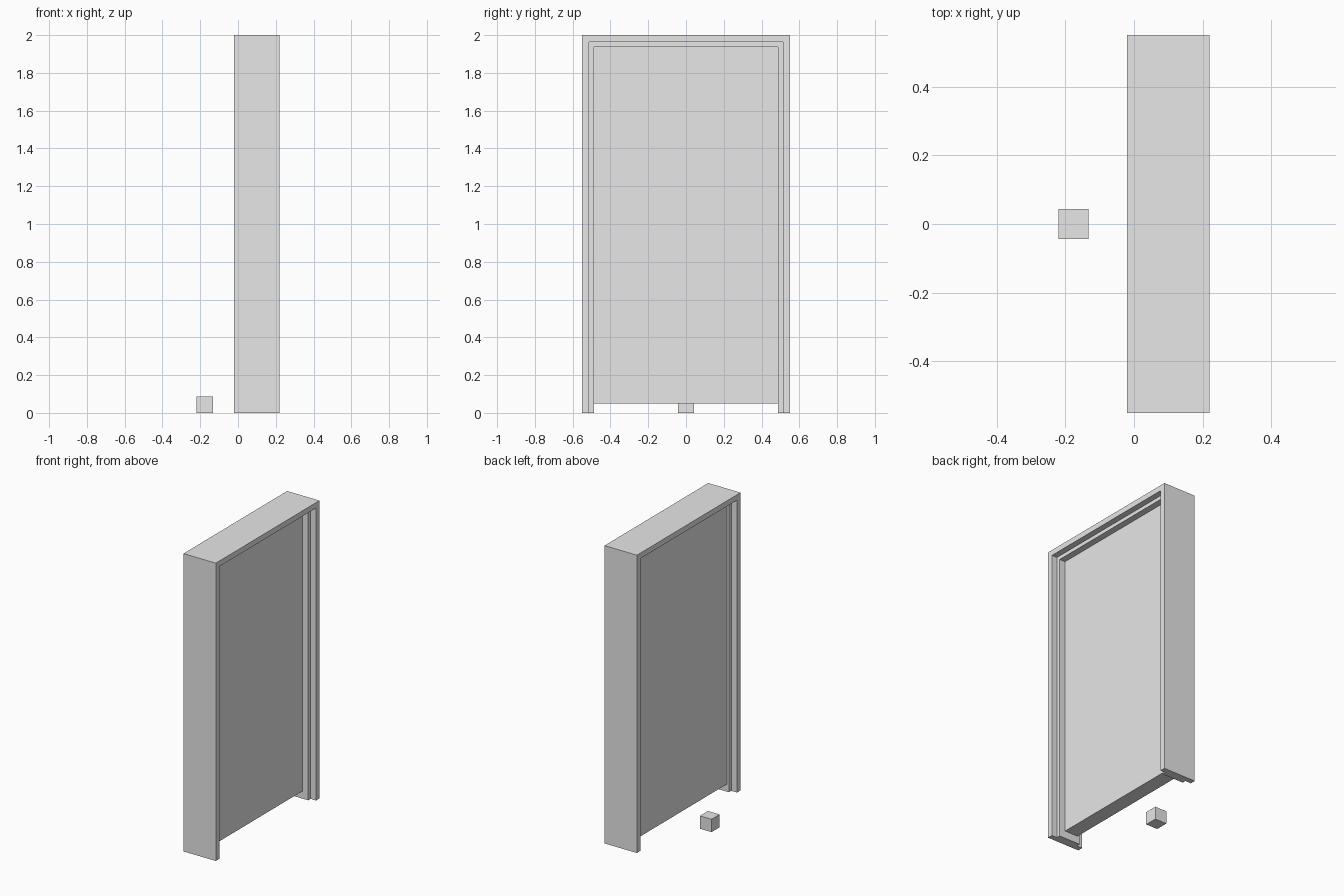
import bpy

old = bpy.data.objects.get("Cube")
if old:
    bpy.data.objects.remove(old, do_unlink=True)

GREY = (0.8, 0.8, 0.8, 1.0)
grey = bpy.data.materials.new("light grey")
grey.use_nodes = True
grey.diffuse_color = GREY
grey.node_tree.nodes["Principled BSDF"].inputs["Base Color"].default_value = GREY


def make_object(name, verts, faces):
    mesh = bpy.data.meshes.new(name)
    mesh.from_pydata(verts, [], faces)
    mesh.materials.append(grey)
    obj = bpy.data.objects.new(name, mesh)
    bpy.context.collection.objects.link(obj)
    return obj


def box(name, x0, x1, y0, y1, z0, z1):
    verts = [(x, y, z) for x in (x0, x1) for y in (y0, y1) for z in (z0, z1)]
    faces = [(0, 1, 3, 2), (4, 6, 7, 5), (0, 4, 5, 1),
             (2, 3, 7, 6), (0, 2, 6, 4), (1, 5, 7, 3)]
    return make_object(name, verts, faces)


# Frame: a rebated section (x, inset from the outer edge) swept up,
# across with mitred corners, and down
HALF_WIDTH, HEIGHT = 0.55, 2.0
LIP, STOP = 0.037, 0.062
section = [(-0.02, 0), (0.22, 0), (0.22, LIP), (0.18, LIP),
           (0.18, STOP), (0.023, STOP), (0.023, LIP), (-0.02, LIP)]
verts = []
for side, top in ((-1, False), (-1, True), (1, True), (1, False)):
    for x, inset in section:
        verts.append((x, side * (HALF_WIDTH - inset), HEIGHT - inset if top else 0))
n = len(section)
faces = []
for ring in range(3):
    for i in range(n):
        j = (i + 1) % n
        a, b = ring * n, (ring + 1) * n
        faces.append((a + i, b + i, b + j, a + j))
# The two feet are split into convex pieces: outer board and stop
faces.append(tuple(reversed(range(n))))
faces.append(tuple(range(3 * n, 4 * n)))
frame = make_object("door_frame", verts, faces)

# Make all frame normals point outward
import bmesh
bm = bmesh.new()
bm.from_mesh(frame.data)
bmesh.ops.recalc_face_normals(bm, faces=bm.faces)
bm.to_mesh(frame.data)
bm.free()

# Door slab between the stops, raised above the floor
opening = HALF_WIDTH - STOP
box("door_panel", 0.038, 0.137, -opening, opening, 0.05, HEIGHT - STOP)

# Small floor block in front of the door
box("floor_block", -0.22, -0.133, -0.043, 0.043, 0, 0.086)
